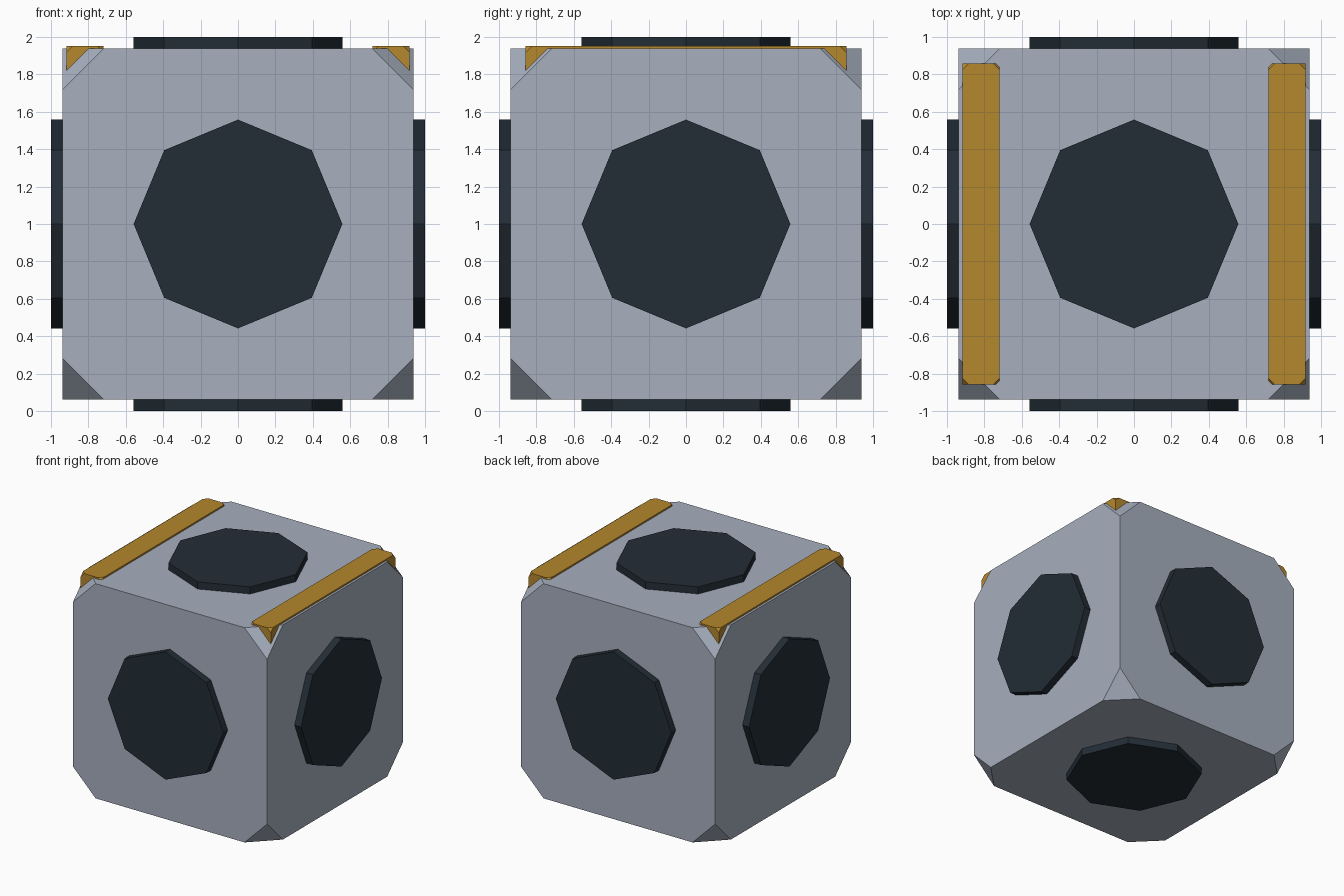
import bpy
import bmesh
from math import radians
from itertools import product
from mathutils import Vector, Matrix

if "Cube" in bpy.data.objects:
    bpy.data.objects.remove(bpy.data.objects["Cube"], do_unlink=True)


def make_material(name, rgb):
    mat = bpy.data.materials.new(name)
    mat.use_nodes = True
    mat.diffuse_color = (*rgb, 1)
    mat.node_tree.nodes["Principled BSDF"].inputs["Base Color"].default_value = (*rgb, 1)
    return mat


def add_object(name, bm, mat):
    bmesh.ops.recalc_face_normals(bm, faces=bm.faces)
    mesh = bpy.data.meshes.new(name)
    bm.to_mesh(mesh)
    bm.free()
    mesh.materials.append(mat)
    obj = bpy.data.objects.new(name, mesh)
    bpy.context.collection.objects.link(obj)
    return obj


def clipped_box(name, centre, half, cut, mat):
    """Box with each of its eight corners sliced off by an equal amount."""
    bm = bmesh.new()
    for signs in product((-1, 1), repeat=3):
        for axis in range(3):
            p = [s * h for s, h in zip(signs, half)]
            p[axis] -= signs[axis] * cut
            bm.verts.new(Vector(centre) + Vector(p))
    bmesh.ops.convex_hull(bm, input=bm.verts)
    bmesh.ops.dissolve_limit(bm, angle_limit=radians(1), verts=bm.verts, edges=bm.edges)
    return add_object(name, bm, mat)


grey = make_material("blue grey", (0.385, 0.43, 0.515))
dark = make_material("dark slate", (0.0168, 0.0262, 0.0365))
gold = make_material("gold", (0.462, 0.242, 0.0262))

CENTRE = Vector((0, 0, 1))
BODY = 0.9375

# Main block
clipped_box("body", CENTRE, (BODY, BODY, BODY), 0.218, grey)

# Octagonal pad on every side
SIDES = {"left": (1, 0, 0), "right": (-1, 0, 0), "front": (0, -1, 0),
         "back": (0, 1, 0), "top": (0, 0, 1), "bottom": (0, 0, -1)}
DEPTH = 0.15
for side, direction in SIDES.items():
    d = Vector(direction)
    turn = Vector((0, 0, 1)).rotation_difference(d).to_matrix().to_4x4()
    bm = bmesh.new()
    bmesh.ops.create_cone(
        bm, cap_ends=True, segments=8, radius1=0.558, radius2=0.558, depth=DEPTH,
        matrix=Matrix.Translation(CENTRE + d * (1 - DEPTH / 2)) @ turn)
    add_object(side + "_pad", bm, dark)

# Trim bars sunk into the two upper side edges
for side, s in (("left", 1), ("right", -1)):
    clipped_box(side + "_trim_bar", (s * 0.818, 0, 1.851), (0.1, 0.859, 0.1), 0.035, gold)
